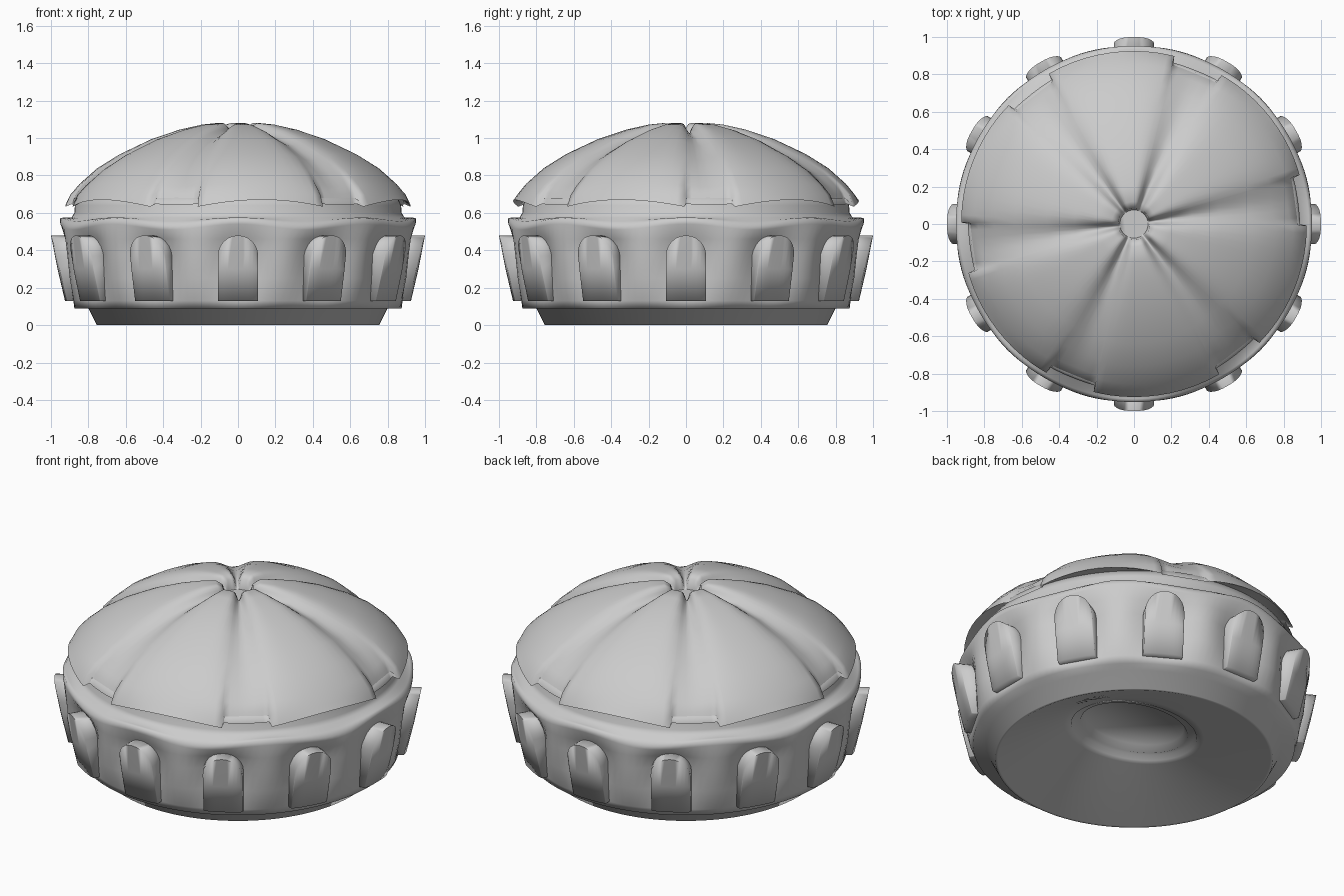
import bpy, bmesh
from math import sin, cos, pi, radians, degrees, exp

cube = bpy.data.objects.get("Cube")
if cube:
    bpy.data.objects.remove(cube)

grey = bpy.data.materials.new("plain grey")
grey.use_nodes = True
grey.diffuse_color = (0.6, 0.6, 0.6, 1)
grey.node_tree.nodes["Principled BSDF"].inputs["Base Color"].default_value = (0.6, 0.6, 0.6, 1)


def finish(name, bm, angle):
    bmesh.ops.recalc_face_normals(bm, faces=bm.faces)
    mesh = bpy.data.meshes.new(name)
    bm.to_mesh(mesh)
    bm.free()
    obj = bpy.data.objects.new(name, mesh)
    bpy.context.collection.objects.link(obj)
    mesh.materials.append(grey)
    bpy.ops.object.select_all(action='DESELECT')
    obj.select_set(True)
    bpy.context.view_layer.objects.active = obj
    bpy.ops.object.shade_smooth_by_angle(angle=radians(angle))


def lathe(name, profile, angles, shape, angle):
    """Revolve a profile, with shape() adjusting radius and height by angle."""
    bm = bmesh.new()
    rows = []
    for row in profile:
        ring = []
        for a in angles:
            r, z = shape(row, a)
            ring.append(bm.verts.new((r * cos(a), r * sin(a), z)))
        rows.append(ring)
    n = len(angles)
    for low, high in zip(rows, rows[1:]):
        for i in range(n):
            j = (i + 1) % n
            bm.faces.new((low[i], low[j], high[j], high[i]))
    bm.faces.new(rows[0])
    bm.faces.new(rows[-1])
    finish(name, bm, angle)


# Fluted base: radius, height, flute depth, lip wave, tilt of the hollow
base_profile = [
    (0.27, 0.23, 0, 0, 0.05), (0.29, 0.19, 0, 0, 0.05), (0.33, 0.20, 0, 0, 0.05),
    (0.34, 0.17, 0, 0, 0.05), (0.38, 0.17, 0, 0, 0.05), (0.74, 0, 0, 0, 0),
    (0.755, 0, 0, 0, 0), (0.80, 0.09, 0, 0, 0), (0.875, 0.09, 0, 0, 0),
    (0.895, 0.13, 0.015, 0, 0), (0.925, 0.25, 0.055, 0, 0), (0.94, 0.38, 0.07, 0, 0),
    (0.948, 0.46, 0.04, 0, 0), (0.955, 0.525, 0.005, 0.015, 0), (0.952, 0.55, 0, 0.02, 0),
    (0.935, 0.565, 0, 0.01, 0), (0.89, 0.575, 0, 0, 0), (0.875, 0.60, 0, 0, 0),
    (0.872, 0.64, 0, 0, 0), (0.85, 0.69, 0, 0, 0)]


def base_shape(row, a):
    r, z, flute, wave, tilt = row
    r -= flute * (0.5 + 0.5 * cos(12 * a))
    z += wave * cos(8 * a) + tilt * cos(a - radians(300))
    return r, z


lathe("base", base_profile, [i * pi / 72 for i in range(144)], base_shape, 130)

# Six-lobed dome: radius, height, valley depth, rim notch
dome_profile = [
    (0.80, 0.69, 0, 0), (0.875, 0.68, 0, 0), (0.925, 0.635, 0.01, 1), (0.90, 0.70, 0.02, 0.9),
    (0.855, 0.755, 0.035, 0.4), (0.76, 0.84, 0.045, 0.1), (0.64, 0.915, 0.045, 0),
    (0.47, 0.995, 0.045, 0), (0.32, 1.045, 0.045, 0), (0.20, 1.072, 0.05, 0),
    (0.12, 1.08, 0.055, 0), (0.085, 1.06, 0.05, 0), (0.075, 1.0, 0, 0)]


def dome_shape(row, a):
    r, z, depth, notch = row
    offset = abs((degrees(a) - 8 + 30) % 60 - 30)
    valley = exp(-(offset / 9) ** 2)
    r -= depth * valley * r * 0.5
    z -= depth * valley * (1.1 - 0.5 * r)
    if offset < 8.3:
        r -= 0.035 * notch
        z += 0.015 * notch
    elif notch == 1:
        z += 0.035 * sin(pi * (offset - 8.3) / 43.4)
    return r, z


# Paired angles give each lobe a crisp rim corner
steps = [-8.5, -8.1, -6, -3, 0, 3, 6, 8.1, 8.5, 11, 14, 18, 22, 26, 30, 34, 38, 42, 46, 49]
lobe_angles = [radians(8 + 60 * k + s) for k in range(6) for s in steps]
lathe("lobed_dome", dome_profile, lobe_angles, dome_shape, 75)


# Gently crowned, arched lugs around the base
def lug(index):
    a = index * pi / 6
    bm = bmesh.new()
    rows = []
    for k in range(13):
        # width runs across the lug, its top follows the arch
        w = -0.108 * cos(k * pi / 12)
        top = 0.37 + 0.11 * sin(k * pi / 12)
        crown = 0.012 * (w / 0.108) ** 4
        row = []
        for z, r in ((0.13, 0.82), (0.13, 0.925 - crown), (0.30, 0.965 - crown),
                     (top, 0.93 + 0.2 * (top - 0.13) - crown), (top, 0.82)):
            row.append(bm.verts.new((r * cos(a) - w * sin(a), r * sin(a) + w * cos(a), z)))
        rows.append(row)
    for left, right in zip(rows, rows[1:]):
        for i in range(5):
            j = (i + 1) % 5
            bm.faces.new((left[i], right[i], right[j], left[j]))
    bm.faces.new(rows[0])
    bm.faces.new(rows[-1])
    finish("lug_%d" % (index + 1), bm, 95)


for k in range(12):
    lug(k)
